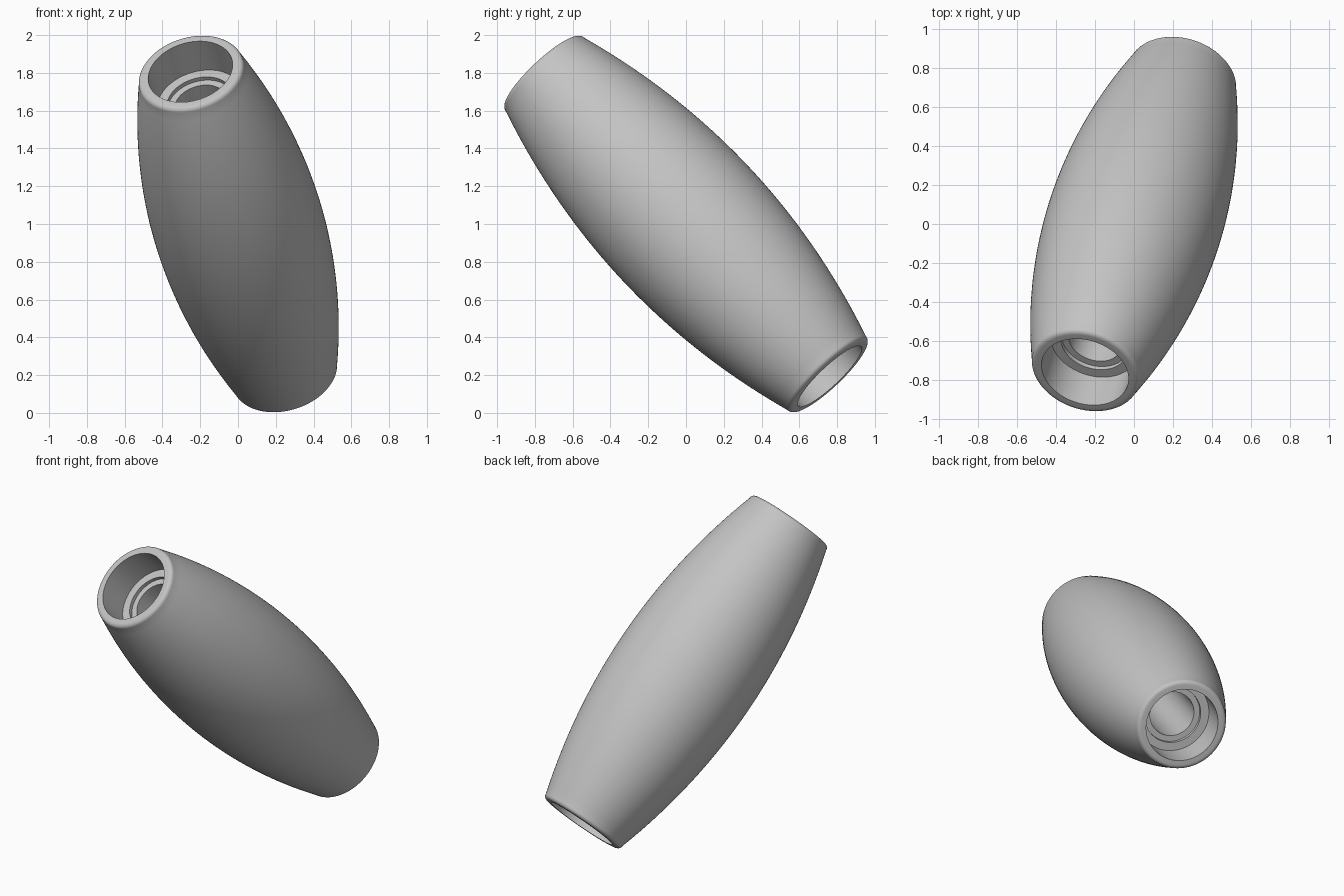
import bpy, bmesh, math
from mathutils import Vector

cube = bpy.data.objects.get("Cube")
if cube:
    bpy.data.objects.remove(cube, do_unlink=True)

# Plain grey finish
grey = bpy.data.materials.new("satin_grey")
grey.use_nodes = True
colour = (0.55, 0.55, 0.55, 1)
grey.diffuse_color = colour
bsdf = grey.node_tree.nodes["Principled BSDF"]
bsdf.inputs["Base Color"].default_value = colour
bsdf.inputs["Roughness"].default_value = 0.6

HALF = 1.137      # half length along the axis
BELLY = 0.45      # radius at the middle
TAPER = 0.1335    # how quickly the barrel narrows
FILLET = 0.027    # rounded outer rim
BORE, STEP, HOLE = 0.229, 0.177, 0.14
BORE_DEPTH, STEP_DEPTH = 0.215, 0.024

# Half profile as (radius, height): bulging outside, rounded rim, stepped bore
shoulder = HALF - FILLET
rim = BELLY - TAPER * shoulder ** 2
half = [(BELLY - TAPER * h * h, h) for h in (shoulder * i / 24 for i in range(1, 25))]
for i in range(1, 7):
    t = math.radians(15 * i)
    half.append((rim - FILLET * (1 - math.cos(t)), shoulder + FILLET * math.sin(t)))
floor = HALF - BORE_DEPTH
half += [(BORE, HALF), (BORE, floor), (STEP, floor),
         (STEP, floor - STEP_DEPTH), (HOLE, floor - STEP_DEPTH)]
profile = [(r, -h) for r, h in reversed(half)] + [(BELLY, 0)] + half

# Spin the closed profile into a hollow barrel
bm = bmesh.new()
verts = [bm.verts.new((r, 0, h)) for r, h in profile]
edges = [bm.edges.new((a, b)) for a, b in zip(verts, verts[1:] + verts[:1])]
bmesh.ops.spin(bm, geom=verts + edges, cent=(0, 0, 0), axis=(0, 0, 1),
               angle=math.tau, steps=128, use_merge=False)
bmesh.ops.remove_doubles(bm, verts=bm.verts[:], dist=0.0005)
bmesh.ops.recalc_face_normals(bm, faces=bm.faces[:])
mesh = bpy.data.meshes.new("barrel_sleeve")
bm.to_mesh(mesh)
bm.free()
mesh.materials.append(grey)

# Lean the barrel along its slanted axis
sleeve = bpy.data.objects.new("barrel_sleeve", mesh)
bpy.context.collection.objects.link(sleeve)
axis = Vector((-0.25, -0.755, 0.8))
sleeve.rotation_euler = axis.to_track_quat('Z', 'Y').to_euler()
sleeve.location = (0, 0, 1)

bpy.ops.object.select_all(action='DESELECT')
sleeve.select_set(True)
bpy.context.view_layer.objects.active = sleeve
bpy.ops.object.shade_smooth_by_angle(angle=math.radians(30))
